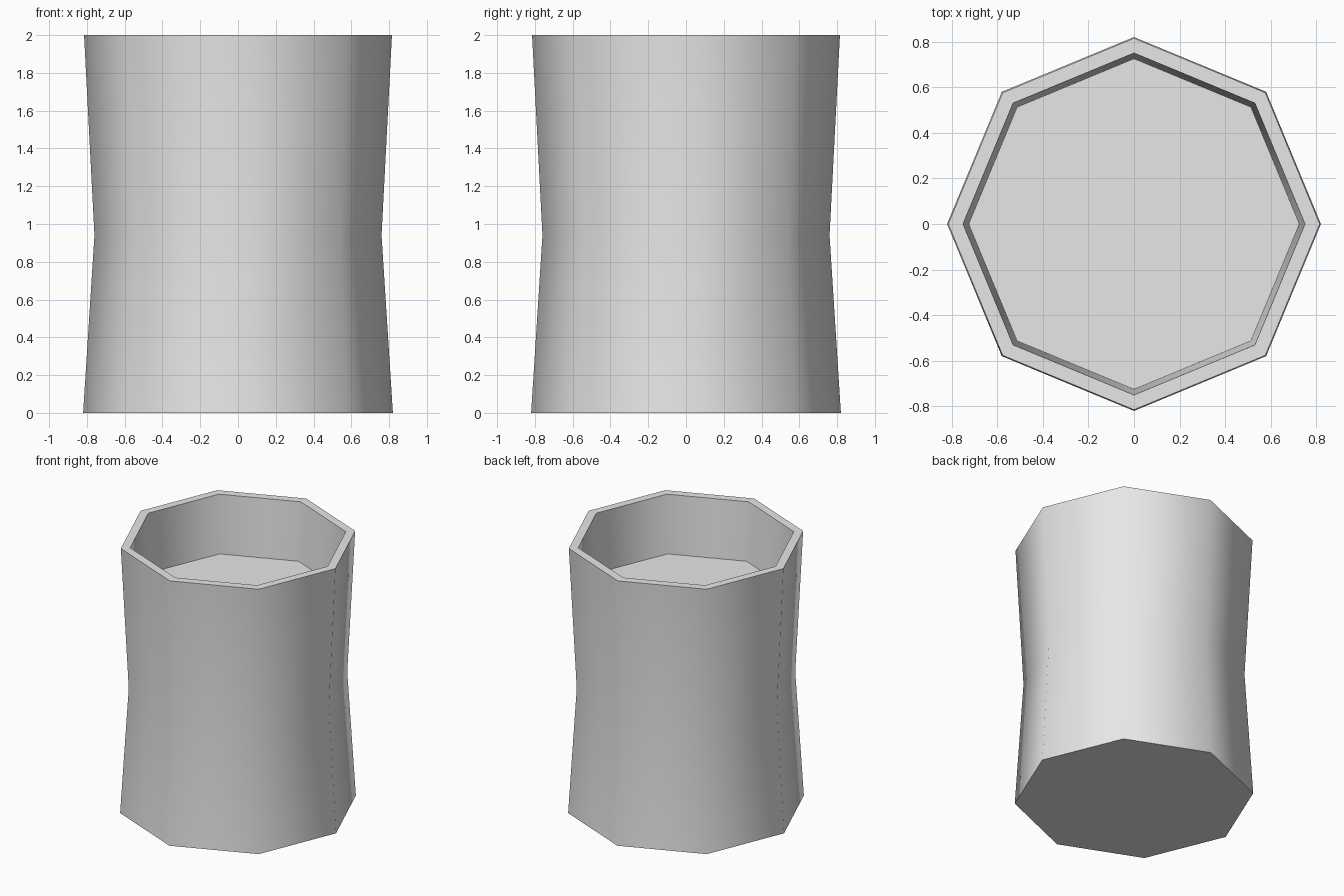
import bpy, bmesh, math

default_cube = bpy.data.objects.get("Cube")
if default_cube:
    bpy.data.objects.remove(default_cube, do_unlink=True)

SIDES = 8

# Single plain grey
grey = bpy.data.materials.new("plain grey")
grey.use_nodes = True
colour = (0.8, 0.8, 0.8, 1)
grey.diffuse_color = colour
grey.node_tree.nodes["Principled BSDF"].inputs["Base Color"].default_value = colour

# Profile (radius, height): base, waist, outer rim, inner rim, recessed floor
profile = [(0.82, 0), (0.76, 0.94), (0.815, 2), (0.75, 2), (0.725, 1.56)]

bm = bmesh.new()
rings = []
for radius, height in profile:
    ring = []
    for i in range(SIDES):
        a = math.tau * i / SIDES
        ring.append(bm.verts.new((radius * math.cos(a), radius * math.sin(a), height)))
    rings.append(ring)

# Outer wall, rim and inner wall
for low, high in zip(rings, rings[1:]):
    for i in range(SIDES):
        j = (i + 1) % SIDES
        bm.faces.new((low[i], low[j], high[j], high[i]))

# Underside and recessed floor
bm.faces.new(list(reversed(rings[0])))
bm.faces.new(rings[-1])

mesh = bpy.data.meshes.new("octagonal_cup")
bm.to_mesh(mesh)
bm.free()
mesh.materials.append(grey)
cup = bpy.data.objects.new("octagonal_cup", mesh)
bpy.context.collection.objects.link(cup)

# Smooth walls with crisp rim, floor and base edges
bpy.ops.object.select_all(action="DESELECT")
cup.select_set(True)
bpy.context.view_layer.objects.active = cup
bpy.ops.object.shade_smooth_by_angle(angle=math.radians(60))
